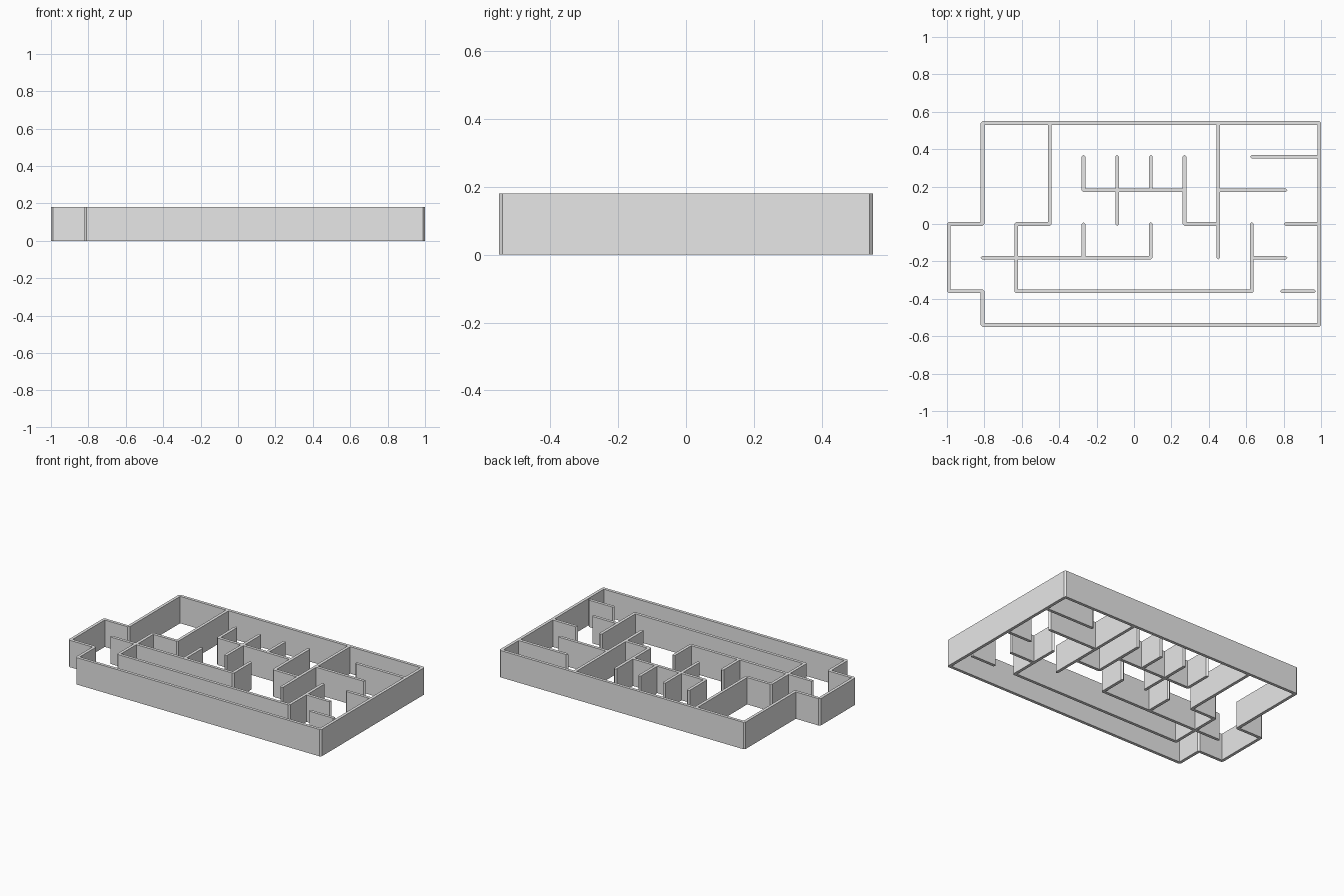
import bpy
import bmesh
from mathutils import Vector

default = bpy.data.objects.get("Cube")
if default:
    bpy.data.objects.remove(default, do_unlink=True)

CELL = 0.18      # floor plan grid spacing
HEIGHT = 0.18    # wall height
HALF = 0.01      # half the wall thickness

grey = bpy.data.materials.new("plain_grey")
grey.use_nodes = True
grey.diffuse_color = (0.8, 0.8, 0.8, 1)
grey.node_tree.nodes["Principled BSDF"].inputs["Base Color"].default_value = (0.8, 0.8, 0.8, 1)


def grid_point(column, row):
    return Vector(((column - 5.5) * CELL, (row - 3) * CELL, 0))


def add_segment(bm, start, end):
    """One straight wall with pointed ends, extruded upward."""
    along = (end - start).normalized() * HALF
    side = Vector((-along.y, along.x, 0))
    outline = [start - along, start - side, end - side,
               end + along, end + side, start + side]
    base = bm.faces.new([bm.verts.new(p) for p in outline])
    top = bmesh.ops.extrude_face_region(bm, geom=[base], use_keep_orig=True)
    verts = [v for v in top["geom"] if isinstance(v, bmesh.types.BMVert)]
    bmesh.ops.translate(bm, verts=verts, vec=(0, 0, HEIGHT))


def build_walls(name, runs, shift=0.0):
    """Each run is a chain of grid corners joined by wall segments."""
    bm = bmesh.new()
    for run in runs:
        points = [grid_point(*p) + Vector((shift, 0, 0)) for p in run]
        for start, end in zip(points, points[1:]):
            add_segment(bm, start, end)
    bmesh.ops.recalc_face_normals(bm, faces=bm.faces)
    mesh = bpy.data.meshes.new(name)
    bm.to_mesh(mesh)
    bm.free()
    mesh.materials.append(grey)
    obj = bpy.data.objects.new(name, mesh)
    bpy.context.collection.objects.link(obj)


# Outer shell, with the porch stepping out on one side
build_walls("outer_walls", [
    [(1, 6), (11, 6), (11, 0), (1, 0), (1, 1), (0, 1), (0, 3), (1, 3), (1, 6)],
])

# Long corridor wall wrapping the inner rooms
build_walls("corridor_walls", [
    [(3, 6), (3, 3), (2, 3), (2, 1), (9, 1), (9, 3)],
    [(1, 2), (6, 2), (6, 3)],
    [(4, 3), (4, 2)],
])

# Row of small stalls in the middle
build_walls("stall_walls", [
    [(4, 5), (4, 4), (7, 4)],
    [(5, 5), (5, 3)],
    [(6, 5), (6, 4)],
    [(7, 5), (7, 3), (8, 3)],
])

# Divider and short partitions of the left wing
build_walls("wing_walls", [
    [(8, 6), (8, 2)],
    [(9, 5), (11, 5)],
    [(8, 4), (10, 4)],
    [(10, 3), (11, 3)],
    [(9, 2), (10, 2)],
])

# Free-standing partition, slightly clear of the outer wall
build_walls("loose_partition", [[(10, 1), (10.96, 1)]], shift=-0.02)
